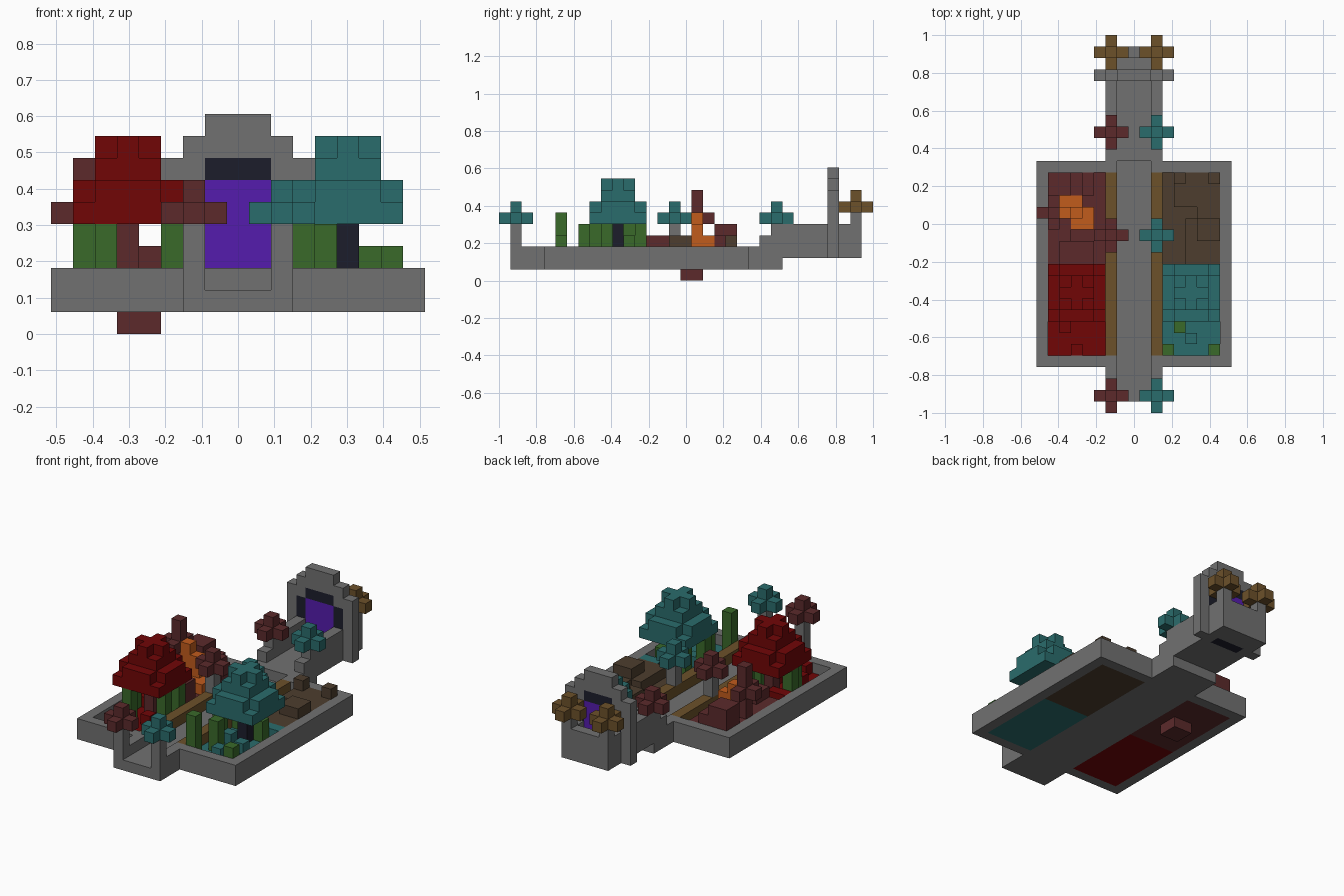
import bpy
import bmesh
from itertools import product
from mathutils import Vector

if "Cube" in bpy.data.objects:
    bpy.data.objects.remove(bpy.data.objects["Cube"], do_unlink=True)

U = 2 / 33            # edge of one block
taken = set()         # blocks already used by a part


def material(name, rgb):
    lin = [(c / 255) ** 2.2 for c in rgb] + [1]
    m = bpy.data.materials.new(name)
    m.use_nodes = True
    m.diffuse_color = lin
    m.node_tree.nodes["Principled BSDF"].inputs["Base Color"].default_value = lin
    return m


STONE = material("stone grey", (112, 112, 112))
RED = material("deep red", (112, 14, 15))
TEAL = material("teal", (46, 108, 108))
MAROON = material("maroon", (92, 46, 47))
GOLD = material("golden brown", (108, 82, 46))
BROWN = material("dark brown", (78, 64, 50))
ORANGE = material("lava orange", (192, 92, 34))
PURPLE = material("portal purple", (86, 34, 172))
GREEN = material("plant green", (60, 105, 46))
BLACK = material("black stone", (34, 35, 47))


def box(x0, x1, y0, y1, z0, z1):
    """Blocks in an inclusive range."""
    return set(product(range(x0, x1 + 1), range(y0, y1 + 1), range(z0, z1 + 1)))


def column(x, y, z0, z1):
    return box(x, x, y, y, z0, z1)


def both(cells):
    return cells | {(-x, y, z) for x, y, z in cells}


def part(name, mat, cells):
    """Turn a set of blocks into one mesh made of its outer faces."""
    cells = cells - taken
    taken.update(cells)
    bm = bmesh.new()
    for cell in sorted(cells):
        for axis, sign in product(range(3), (-1, 1)):
            n = Vector((0, 0, 0))
            n[axis] = sign
            if tuple(int(c + d) for c, d in zip(cell, n)) in cells:
                continue
            a = Vector((0, 0, 0))
            a[(axis + 1) % 3] = 1
            b = n.cross(a)
            mid = Vector(cell) + Vector((0, 0, 0.5)) + n / 2
            corners = (-a - b, a - b, a + b, b - a)
            bm.faces.new([bm.verts.new((mid + c / 2) * U) for c in corners])
    bmesh.ops.remove_doubles(bm, verts=bm.verts, dist=U / 100)
    mesh = bpy.data.meshes.new(name)
    bm.to_mesh(mesh)
    bm.free()
    mesh.materials.append(mat)
    obj = bpy.data.objects.new(name, mesh)
    bpy.context.collection.objects.link(obj)
    return obj


# Portal: stepped stone arch, dark frame and glowing sheet
part("portal_sheet", PURPLE, box(-1, 1, 13, 13, 3, 6))
part("portal_frame", BLACK,
     box(-1, 1, 13, 13, 2, 7) | both(column(2, 13, 3, 6)))
part("portal_arch", STONE, box(-3, 3, 13, 13, 2, 7)
     | box(-2, 2, 13, 13, 8, 8) | box(-1, 1, 13, 13, 9, 9))

# Four garden floors
for side, front, back in ((-1, RED, MAROON), (1, TEAL, BROWN)):
    x0, x1 = sorted((3 * side, 7 * side))
    tag = "right" if side < 0 else "left"
    part(tag + "_front_floor", front, box(x0, x1, -11, -4, 1, 1))
    part(tag + "_back_floor", back, box(x0, x1, -3, 4, 1, 1))

# Stone tray with a sunken path, and golden kerbs beside it
part("path_kerbs", GOLD, both(box(2, 2, -11, 4, 2, 2)))
rim = box(-8, 8, -12, 5, 1, 2) - box(-7, 7, -11, 4, 2, 2)
rim -= box(-1, 1, -12, 5, 2, 2)
entry = box(-2, 2, -15, -13, 1, 1) | both(box(2, 2, -15, -13, 2, 2))
part("stone_tray", STONE, rim | entry)

# Raised walkway to the portal and the walled end behind it
walk = box(-2, 2, 6, 8, 1, 2) | box(-2, 2, 9, 15, 2, 2)
walls = both(column(2, 7, 3, 3) | box(2, 2, 8, 15, 3, 4))
part("raised_walkway", STONE, walk | walls | box(-1, 1, 15, 15, 3, 4))

# Lamp-like bushes on stone posts along the path
def bush(x, y, z):
    return (box(x - 1, x + 1, y, y, z, z) | box(x, x, y - 1, y + 1, z, z)
            | column(x, y, z, z + 1))


for place, y, z, colors in (("front", -15, 5, (MAROON, TEAL)),
                            ("middle", -1, 5, (MAROON, TEAL)),
                            ("walkway", 8, 5, (MAROON, TEAL)),
                            ("back", 15, 6, (GOLD, GOLD))):
    for x, side, mat in zip((-2, 2), ("right", "left"), colors):
        part(f"{side}_{place}_bush", mat, bush(x, y, z))
        part(f"{side}_{place}_post", STONE, column(x, y, 3, z - 1))

# Two trees with stepped crowns
for side, name, leaf, bark in ((-1, "red", RED, MAROON), (1, "teal", TEAL, BLACK)):
    x, y = 5 * side, -6
    wide = box(x - 2, x + 2, y - 2, y + 2, 5, 6)
    corners = {(x + 2 * a, y + 2 * b, 6) for a in (-1, 1) for b in (-1, 1)}
    top = box(x - 1, x + 1, y, y, 8, 8) | box(x, x, y - 1, y + 1, 8, 8)
    part(name + "_tree_crown", leaf,
         wide - corners | box(x - 1, x + 1, y - 1, y + 1, 7, 7) | top)
    part(name + "_tree_trunk", bark, column(x, y, 2, 4))

# Green stalks: x, y, top block
stalks = ((3, -11, 5), (4, -9, 4), (7, -11, 3), (3, -7, 4), (6, -5, 3), (3, -4, 4),
          (-7, -6, 4), (-6, -8, 4), (-3, -7, 4), (-3, -5, 4))
part("green_stalks", GREEN, set().union(*(column(x, y, 2, z) for x, y, z in stalks)))

# Low tufts on the front floors
tufts = ((5, -10), (6, -8), (4, -7), (7, -4), (6, -3 - 1))
part("teal_tufts", TEAL, {(x, y, 2) for x, y in tufts})
part("red_tufts", RED, {(-x, y - 1, 2) for x, y in tufts})

# Lava pool and spout, with its basin poking out below
part("lava", ORANGE, box(-6, -5, 1, 2, 1, 3) | box(-5, -4, 0, 1, 1, 2)
     | column(-6, 1, 4, 5) | column(-5, 1, 4, 4))
part("lava_basin", MAROON, box(-5, -4, 0, 1, 0, 0))

# Rocky mounds on the back floors
part("maroon_mound", MAROON, box(-7, -4, -3, -2, 2, 2) | box(-7, -6, -3, 4, 2, 2)
     | box(-5, -4, 3, 4, 2, 2) | box(-6, -4, -3, -2, 3, 3)
     | box(-7, -5, 3, 4, 3, 3) | box(-7, -6, 3, 4, 4, 4))
part("maroon_spire", MAROON, bush(-7, 1, 5) | column(-7, 1, 2, 7))
part("brown_mound", BROWN, box(5, 7, -3, 0, 2, 2) | box(6, 7, 1, 4, 2, 2)
     | box(4, 5, 2, 4, 2, 2) | box(6, 7, -1, 0, 3, 3) | column(4, 4, 3, 3)
     | column(7, 4, 3, 3))
